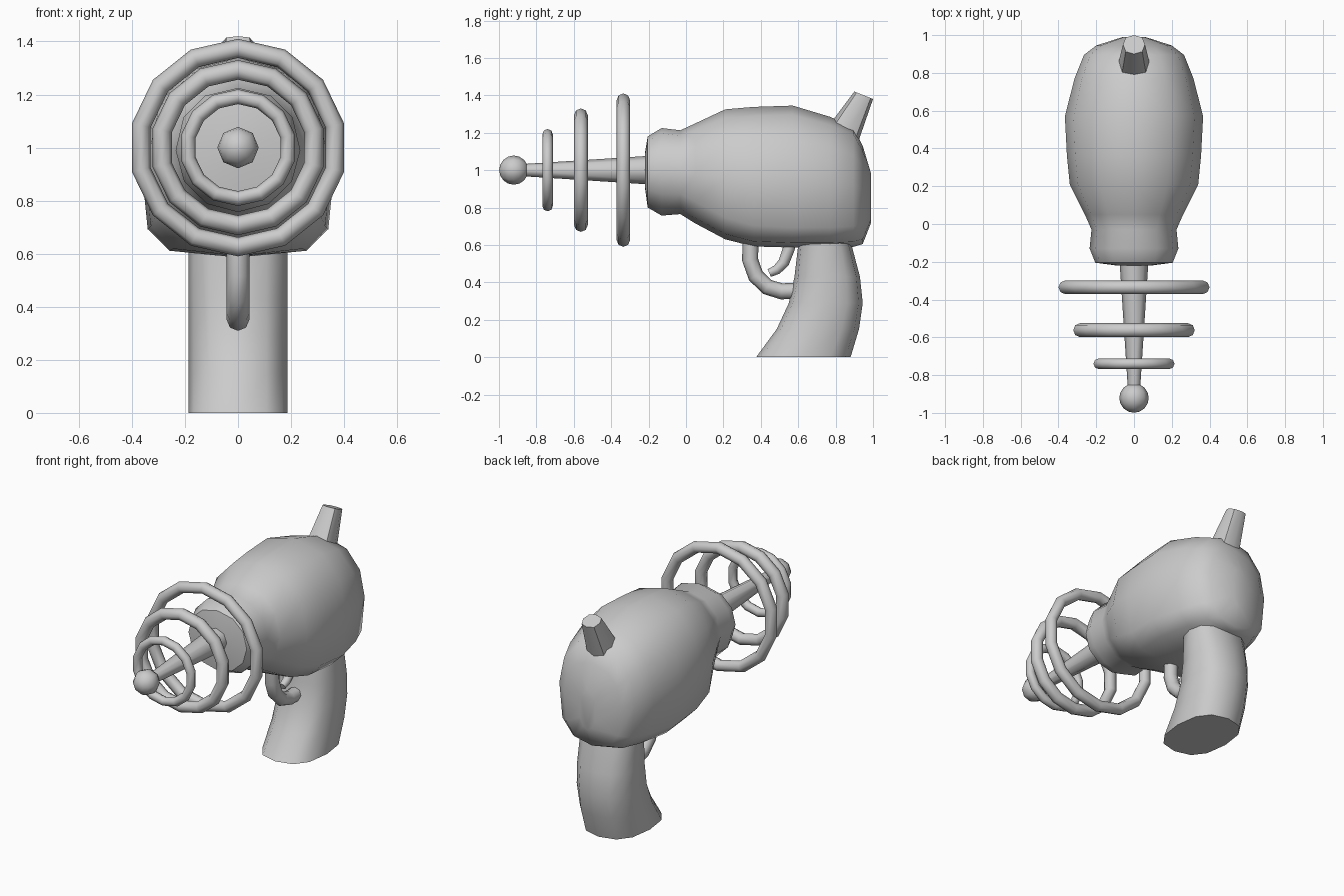
import bpy, bmesh, math
from mathutils import Vector, Matrix

if "Cube" in bpy.data.objects:
    bpy.data.objects.remove(bpy.data.objects["Cube"])


def finish(name, bm, angle=50):
    bmesh.ops.recalc_face_normals(bm, faces=bm.faces)
    mesh = bpy.data.meshes.new(name)
    bm.to_mesh(mesh)
    bm.free()
    ob = bpy.data.objects.new(name, mesh)
    bpy.context.collection.objects.link(ob)
    bpy.ops.object.select_all(action='DESELECT')
    ob.select_set(True)
    bpy.context.view_layer.objects.active = ob
    bpy.ops.object.shade_smooth_by_angle(angle=math.radians(angle))
    return ob


def loft(name, rings, closed=False, angle=50):
    """Skin a list of equal-length point rings."""
    bm = bmesh.new()
    rows = [[bm.verts.new(p) for p in ring] for ring in rings]
    n = len(rows[0])
    pairs = list(zip(rows, rows[1:] + rows[:1])) if closed else list(zip(rows, rows[1:]))
    for a, b in pairs:
        for i in range(n):
            j = (i + 1) % n
            bm.faces.new((a[i], a[j], b[j], b[i]))
    if not closed:
        bm.faces.new(rows[0])
        bm.faces.new(rows[-1])
    return finish(name, bm, angle)


def spow(v, n):
    return math.copysign(abs(v) ** (2 / n), v) if abs(v) > 1e-6 else 0.0


def unit_ring(sides, n=2.0, offset=0.0):
    for i in range(sides):
        a = 2 * math.pi * i / sides + offset
        yield spow(math.cos(a), n), spow(math.sin(a), n)


def tube(name, path, radii, sides=8):
    """Tube along a path of (y, z) points in the centre plane."""
    pts = [Vector((0, y, z)) for y, z in path]
    rings = []
    for i, p in enumerate(pts):
        t = (pts[min(i + 1, len(pts) - 1)] - pts[max(i - 1, 0)]).normalized()
        up = t.cross(Vector((1, 0, 0)))
        rings.append([p + radii[i] * (Vector((c, 0, 0)) + up * s)
                      for c, s in unit_ring(sides)])
    return loft(name, rings)


# body: y, half width, centre z, top z, bottom z, squareness of lower half
stations = [
    (-0.22, 0.09, 1.00, 1.09, 0.91, 2),
    (-0.205, 0.205, 0.99, 1.18, 0.80, 2),
    (-0.13, 0.235, 0.99, 1.225, 0.757, 2),
    (-0.03, 0.225, 0.99, 1.213, 0.765, 2.1),
    (0.05, 0.26, 0.98, 1.25, 0.715, 2.4),
    (0.21, 0.34, 0.96, 1.325, 0.63, 3.2),
    (0.36, 0.355, 0.95, 1.338, 0.592, 3.7),
    (0.57, 0.366, 0.95, 1.345, 0.586, 4),
    (0.77, 0.315, 0.94, 1.285, 0.585, 3.8),
    (0.895, 0.265, 0.92, 1.23, 0.59, 3.4),
    (0.945, 0.20, 0.90, 1.13, 0.605, 3),
    (0.99, 0.06, 0.86, 0.98, 0.72, 2),
]
rings = []
for y, w, zc, top, bot, n in stations:
    ring = []
    for i in range(12):
        a = math.tau * i / 12
        upper = i <= 6
        e = 2.15 if upper else n
        h = top - zc if upper else zc - bot
        k = 1.0 if i in (0, 6) else e
        ring.append((w * spow(math.cos(a), k), y, zc + h * spow(math.sin(a), e)))
    rings.append(ring)
loft("body", rings)

# grip: z, front y, back y
grip = [(0.0, 0.375, 0.88), (0.15, 0.485, 0.925), (0.29, 0.55, 0.945),
        (0.43, 0.58, 0.93), (0.60, 0.60, 0.885), (0.70, 0.61, 0.86)]
loft("grip", [[(0.187 * c, (f + b) / 2 + (b - f) / 2 * s, z)
               for c, s in unit_ring(12, 2.5)] for z, f, b in grip])

# trigger guard and trigger
tube("trigger_guard", [(0.345, 0.66), (0.343, 0.52), (0.373, 0.435), (0.435, 0.375),
                       (0.51, 0.352), (0.62, 0.355)], [0.043] * 6)
tube("trigger", [(0.445, 0.45), (0.485, 0.467), (0.522, 0.505), (0.55, 0.58), (0.56, 0.65)],
     [0.022, 0.026, 0.03, 0.032, 0.033])

# rear sight: tapered stub leaning back
sight = [((0.845, 1.19), (0.065, -0.07), 0.085), ((0.95, 1.40), (0.05, -0.02), 0.058)]
loft("rear_sight", [[(w * c, o[0] + h[0] * s, o[1] + h[1] * s)
                     for c, s in unit_ring(8, 2.4)] for o, h, w in sight], angle=40)

# barrel rod
tube("barrel_rod", [(-0.15, 1.0), (-0.22, 1.0), (-0.88, 1.0)], [0.078, 0.075, 0.032])

# ball at the muzzle
bm = bmesh.new()
bmesh.ops.create_uvsphere(bm, u_segments=8, v_segments=8, radius=0.078,
                          matrix=Matrix.Translation((0, -0.921, 1)) @ Matrix.Rotation(math.pi / 2, 4, 'X'))
finish("muzzle_ball", bm)

# barrel rings: y, outer radius, tube radius
for name, y, outer, r in (("rear_ring", -0.335, 0.41, 0.036),
                          ("middle_ring", -0.562, 0.33, 0.037),
                          ("front_ring", -0.74, 0.22, 0.028)):
    loops = []
    for c, s in unit_ring(14, 2, math.pi / 2):
        loops.append([(c * (outer - r + r * u), y + r * v, 1 + s * (outer - r + r * u))
                      for u, v in unit_ring(8)])
    loft(name, loops, closed=True)
